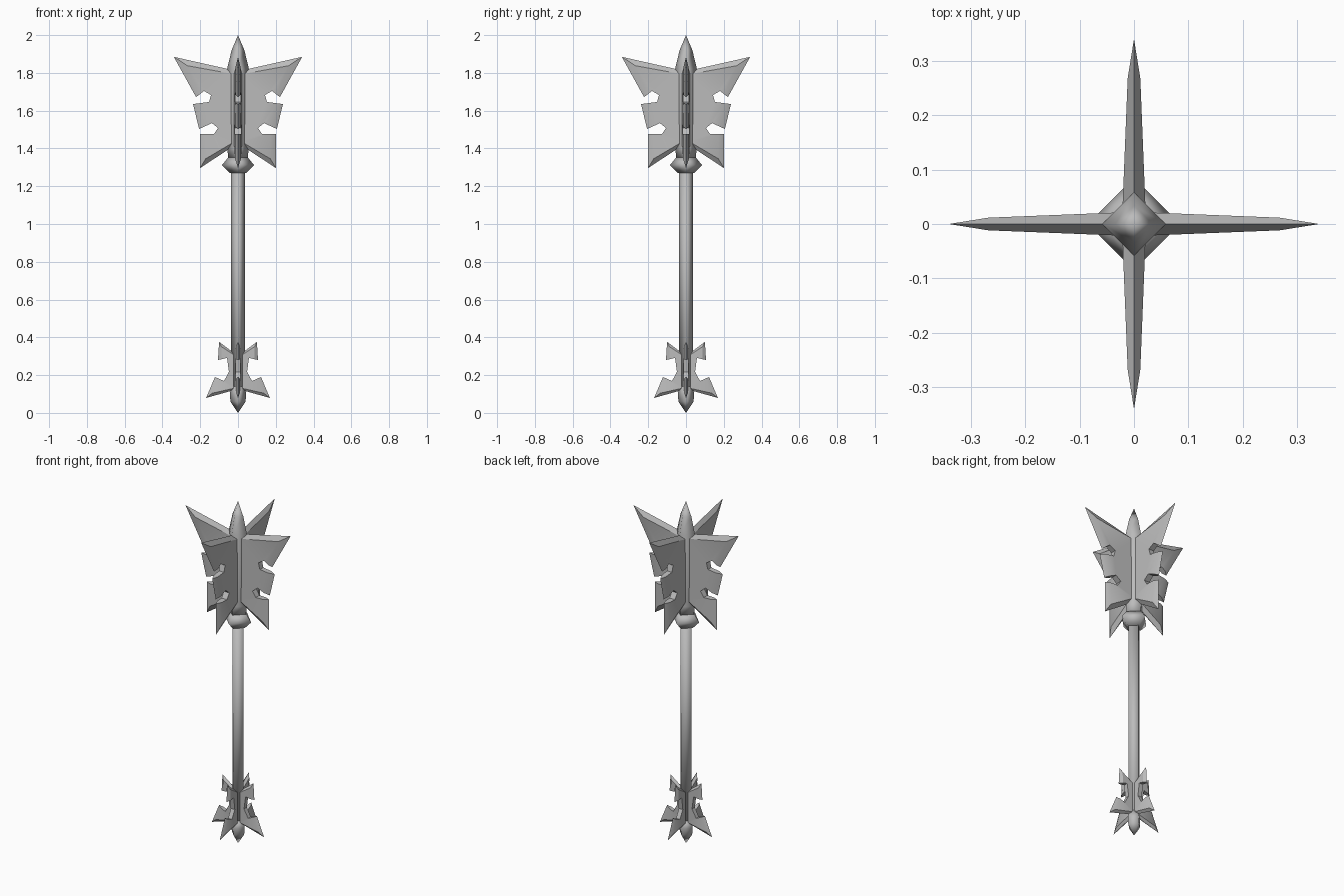
import bpy
import bmesh
import math
from mathutils import Matrix, Vector

cube = bpy.data.objects.get("Cube")
if cube:
    bpy.data.objects.remove(cube, do_unlink=True)

steel = bpy.data.materials.new("grey_steel")
steel.use_nodes = True
colour = (0.5, 0.5, 0.5, 1)
steel.diffuse_color = colour
steel.node_tree.nodes["Principled BSDF"].inputs["Base Color"].default_value = colour


def finish(bm, name, angle):
    """Turn a bmesh into a named, shaded object."""
    bmesh.ops.recalc_face_normals(bm, faces=bm.faces)
    mesh = bpy.data.meshes.new(name)
    bm.to_mesh(mesh)
    bm.free()
    mesh.materials.append(steel)
    obj = bpy.data.objects.new(name, mesh)
    bpy.context.collection.objects.link(obj)
    bpy.ops.object.select_all(action="DESELECT")
    bpy.context.view_layer.objects.active = obj
    obj.select_set(True)
    bpy.ops.object.shade_smooth_by_angle(angle=math.radians(angle))
    return obj


def diamond_lathe(name, profile):
    """Four-sided turned part with its corners on the x and y axes."""
    bm = bmesh.new()
    rings = []
    for radius, z in profile:
        corners = [(radius, 0), (0, radius), (-radius, 0), (0, -radius)]
        rings.append([bm.verts.new((x, y, z)) for x, y in corners])
    for low, high in zip(rings, rings[1:]):
        for i in range(4):
            j = (i + 1) % 4
            bm.faces.new((low[i], low[j], high[j], high[i]))
    bmesh.ops.remove_doubles(bm, verts=bm.verts, dist=0.0001)
    for end in (rings[0], rings[-1]):
        if all(v.is_valid for v in end):
            bm.faces.new(end)
    return finish(bm, name, 95)


def make_fin(bm, outline, root_thickness, taper, turn):
    """Blade with a sharp outer rim; kinds: r root, t tip, m notch mouth, n notch."""
    count = len(outline)
    kinds = [p[0] for p in outline]
    rim = [Vector(p[1:]) for p in outline]
    body = []
    for i, kind in enumerate(kinds):
        before, after = i - 1, (i + 1) % count
        p = rim[i]
        if kind == "t":
            p = p.lerp((rim[before] + rim[after]) / 2, 0.33)
        elif kind == "m":
            p = p.lerp(rim[before if kinds[before] == "n" else after], 0.4)
        elif kind == "r":
            p = p.lerp(rim[before if kinds[before] == "r" else after], 0.05)
        body.append(p)
    rotation = Matrix.Rotation(turn, 3, "Z")

    def vert(p, y):
        return bm.verts.new(rotation @ Vector((p.x, y, p.y)))

    edge = [vert(p, 0) for p in rim]
    for side in (-1, 1):
        face = [vert(p, side * (root_thickness - taper * p.x)) for p in body]
        bm.faces.new(face)
        for i in range(count):
            j = (i + 1) % count
            bm.faces.new((edge[i], edge[j], face[j], face[i]))


# Central parts
diamond_lathe("shaft", [(0.037, 0.08), (0.037, 1.29)])
diamond_lathe("pommel", [(0, 0), (0.04, 0.06), (0.043, 0.1), (0.037, 0.14)])
diamond_lathe("collar", [(0.036, 1.27), (0.045, 1.27), (0.085, 1.312), (0.052, 1.352)])
diamond_lathe("head_core", [(0.052, 1.345), (0.056, 1.4), (0.058, 1.82),
                            (0.034, 1.92), (0, 2)])

# Fin outlines
head_outline = [
    ("r", 0.02, 1.813), ("t", 0.34, 1.885), ("m", 0.222, 1.672),
    ("n", 0.18, 1.704), ("n", 0.143, 1.683), ("n", 0.153, 1.646),
    ("m", 0.238, 1.635), ("m", 0.206, 1.503),
    ("n", 0.138, 1.534), ("n", 0.106, 1.508), ("n", 0.127, 1.476),
    ("m", 0.201, 1.476), ("t", 0.201, 1.296), ("r", 0.02, 1.415),
]
pommel_outline = [
    ("r", 0.02, 0.316), ("t", 0.1, 0.376), ("m", 0.106, 0.28),
    ("n", 0.058, 0.291), ("n", 0.048, 0.217), ("n", 0.074, 0.169),
    ("m", 0.122, 0.19), ("t", 0.169, 0.079), ("r", 0.02, 0.121),
]

# Four fins round the head and four round the pommel
directions = ["left", "back", "right", "front"]
for k, direction in enumerate(directions):
    for part, outline, thick in (("head", head_outline, 0.0223),
                                 ("pommel", pommel_outline, 0.015)):
        bm = bmesh.new()
        make_fin(bm, outline, thick, 0.04, k * math.pi / 2)
        finish(bm, f"{part}_fin_{direction}", 32)
